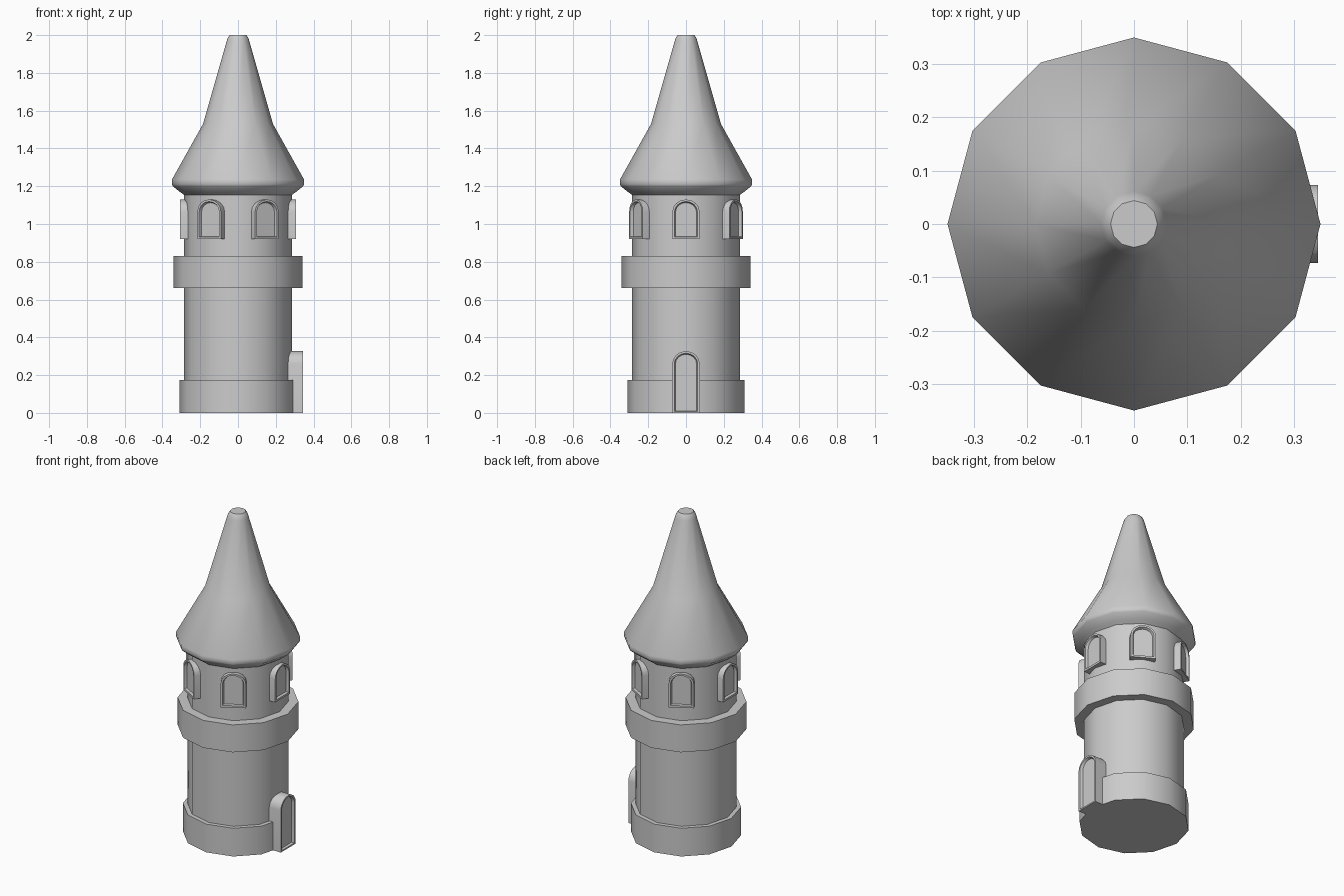
import bpy, bmesh
from math import sin, cos, pi, radians

if "Cube" in bpy.data.objects:
    bpy.data.objects.remove(bpy.data.objects["Cube"])

SIDES = 12


def finish(name, bm):
    bmesh.ops.recalc_face_normals(bm, faces=bm.faces)
    mesh = bpy.data.meshes.new(name)
    bm.to_mesh(mesh)
    bm.free()
    obj = bpy.data.objects.new(name, mesh)
    bpy.context.collection.objects.link(obj)
    bpy.ops.object.select_all(action='DESELECT')
    obj.select_set(True)
    bpy.context.view_layer.objects.active = obj
    bpy.ops.object.shade_smooth_by_angle(angle=radians(35))
    return obj


def skin(name, loops):
    """Bridge equal-length point loops and cap both ends."""
    bm = bmesh.new()
    rings = [[bm.verts.new(p) for p in loop] for loop in loops]
    n = len(rings[0])
    for a, b in zip(rings, rings[1:]):
        for i in range(n):
            j = (i + 1) % n
            bm.faces.new((a[i], a[j], b[j], b[i]))
    bm.faces.new(rings[0][::-1])
    bm.faces.new(rings[-1])
    return finish(name, bm)


def lathe(name, profile):
    """Twelve-sided solid from (radius, height) points."""
    return skin(name, [[(r * cos(2 * pi * i / SIDES), r * sin(2 * pi * i / SIDES), z)
                        for i in range(SIDES)] for r, z in profile])


def arch_loop(x, half, bottom, spring, top, steps=8):
    """Arched outline in the plane at distance x, facing +x."""
    pts = [(x, -half, bottom), (x, half, bottom)]
    for i in range(steps + 1):
        a = pi * i / steps
        pts.append((x, half * cos(a), spring + (top - spring) * sin(a)))
    return pts


def arched_opening(name, back, front, half, bottom, spring, top, sill, angle=0):
    """Raised arched frame with a recessed panel."""
    loops = [arch_loop(back, half, bottom, spring, top),
             arch_loop(front, half, bottom, spring, top)]
    for inset, depth in ((0.011, 0.0), (0.017, 0.016)):
        loops.append(arch_loop(front - depth, half - inset,
                               bottom + sill + inset * 0.4, spring, top - inset))
    obj = skin(name, loops)
    obj.rotation_euler.z = angle
    return obj


# Tower walls and rings
lathe("tower_base", [(0.311, 0), (0.311, 0.175)])
lathe("tower_wall", [(0.285, 0.1), (0.285, 1.18)])
lathe("balcony_ring", [(0.341, 0.66), (0.341, 0.83)])

# Roof with flared eave and blunt tip
lathe("roof", [(0.28, 1.15), (0.305, 1.168), (0.345, 1.2), (0.35, 1.21), (0.35, 1.235),
               (0.185, 1.53), (0.061, 1.965), (0.055, 1.985), (0.044, 2.0)])

# Door on the right side
arched_opening("door", 0.22, 0.345, 0.073, 0, 0.26, 0.327, 0.004)

# Six windows around the upper floor
for k in range(6):
    arched_opening(f"window_{k + 1}", 0.22, 0.306, 0.072, 0.92, 1.065, 1.13, 0.008,
                   k * pi / 3)
